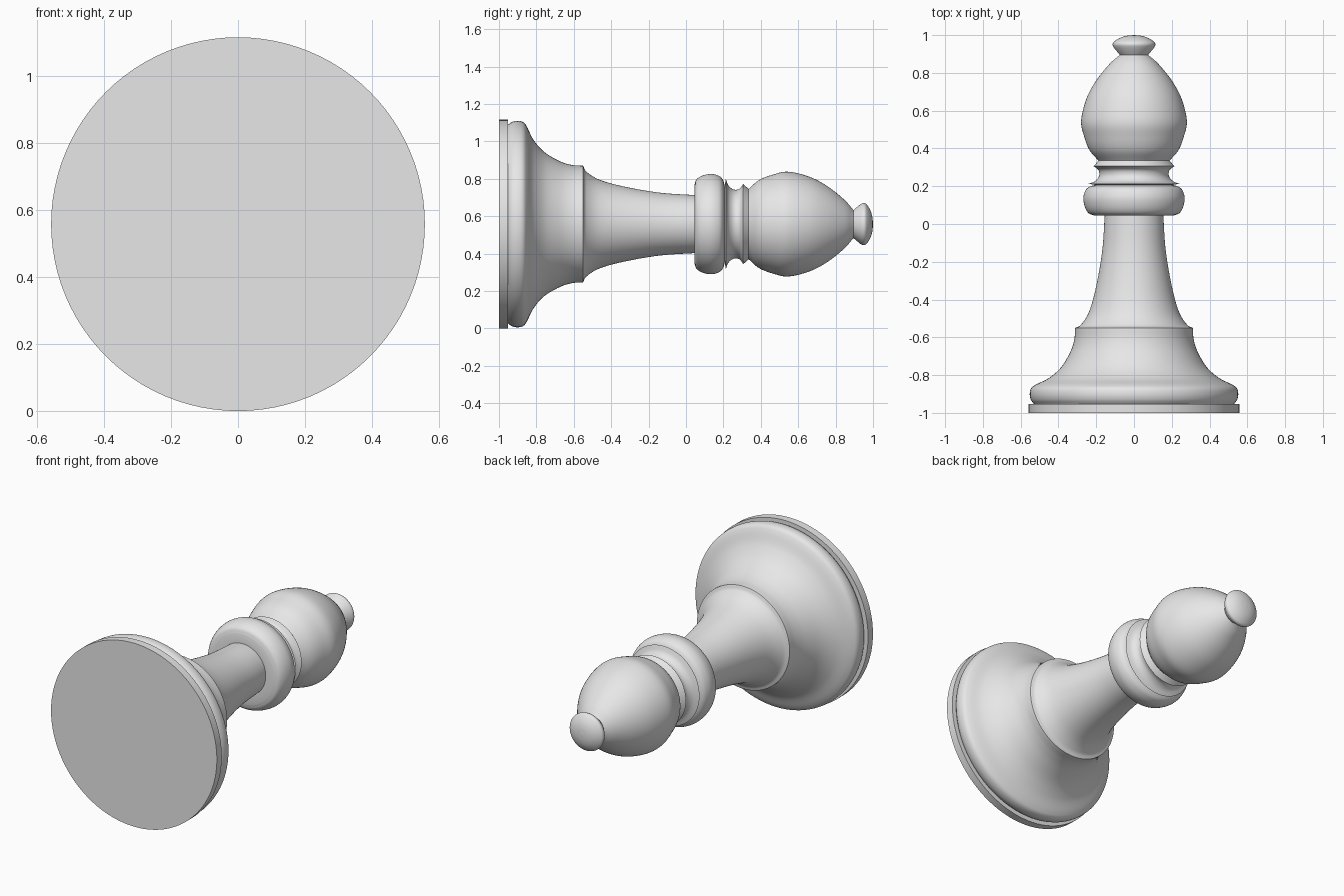
import bpy, bmesh, math
from mathutils import Vector

SIDES = 96
STEPS = 7
AXIS_Z = 0.558

cube = bpy.data.objects.get("Cube")
if cube:
    bpy.data.objects.remove(cube, do_unlink=True)

# Single plain grey finish
grey = bpy.data.materials.new("light grey")
grey.use_nodes = True
grey.diffuse_color = (0.8, 0.8, 0.8, 1)
grey.node_tree.nodes["Principled BSDF"].inputs["Base Color"].default_value = (0.8, 0.8, 0.8, 1)


def smooth_run(points):
    """Catmull-Rom curve through (radius, y) points; two points stay straight."""
    p = [Vector(q) for q in points]
    if len(p) == 2:
        return p
    p = [2 * p[0] - p[1]] + p + [2 * p[-1] - p[-2]]
    out = []
    for a, b, c, d in zip(p, p[1:], p[2:], p[3:]):
        for s in range(STEPS):
            t = s / STEPS
            out.append(0.5 * (2 * b + (c - a) * t + (2 * a - 5 * b + 4 * c - d) * t ** 2
                              + (3 * b - a - 3 * c + d) * t ** 3))
    return out + [p[-2]]


def lathe(name, *runs):
    """Turn the joined runs around the long (y) axis."""
    profile = []
    for run in runs:
        pts = smooth_run(run)
        profile += pts[1:] if profile else pts
    bm = bmesh.new()
    rings = []
    for r, y in profile:
        r = max(r, 0)
        angles = [2 * math.pi * k / SIDES for k in range(SIDES)]
        rings.append([bm.verts.new((r * math.cos(a), y, AXIS_Z + r * math.sin(a))) for a in angles])
    for lo, hi in zip(rings, rings[1:]):
        for j in range(SIDES):
            k = (j + 1) % SIDES
            bm.faces.new((lo[j], hi[j], hi[k], lo[k]))
    bmesh.ops.remove_doubles(bm, verts=bm.verts, dist=1e-5)
    mesh = bpy.data.meshes.new(name)
    bm.to_mesh(mesh)
    bm.free()
    mesh.materials.append(grey)
    obj = bpy.data.objects.new(name, mesh)
    bpy.context.collection.objects.link(obj)
    bpy.ops.object.select_all(action="DESELECT")
    obj.select_set(True)
    bpy.context.view_layer.objects.active = obj
    bpy.ops.object.shade_smooth_by_angle(angle=math.radians(30))


# Flat disc under the foot
lathe("base_disc",
      [(0, -1), (0.558, -1)],
      [(0.558, -1), (0.558, -0.953)],
      [(0.558, -0.953), (0.53, -0.953)])

# Flared foot with a rounded rim
lathe("foot",
      [(0.53, -0.953), (0.546, -0.93), (0.552, -0.9), (0.545, -0.87), (0.52, -0.85),
       (0.45, -0.815), (0.385, -0.757), (0.337, -0.676), (0.316, -0.61), (0.312, -0.55)])

# Tapering shaft
lathe("shaft",
      [(0.312, -0.55), (0.28, -0.532), (0.237, -0.462), (0.2, -0.328),
       (0.168, -0.14), (0.155, 0.045)])

# Rounded collar
lathe("collar",
      [(0.155, 0.045), (0.21, 0.045)],
      [(0.21, 0.045), (0.24, 0.057), (0.26, 0.09), (0.268, 0.137), (0.257, 0.178),
       (0.235, 0.198), (0.205, 0.207)])

# Hollowed neck between two crisp rims
lathe("neck",
      [(0.205, 0.207), (0.24, 0.213)],
      [(0.24, 0.213), (0.205, 0.228), (0.185, 0.255), (0.188, 0.285), (0.214, 0.306)],
      [(0.214, 0.306), (0.188, 0.335)])

# Egg-shaped head
lathe("head",
      [(0.188, 0.335), (0.235, 0.39), (0.263, 0.46), (0.28, 0.545), (0.253, 0.66),
       (0.202, 0.757), (0.13, 0.847), (0.075, 0.895)])

# Button finial
lathe("finial",
      [(0.075, 0.895), (0.108, 0.935)],
      [(0.108, 0.935), (0.113, 0.95), (0.106, 0.965), (0.075, 0.985), (0.04, 0.996), (0, 1.0)])
